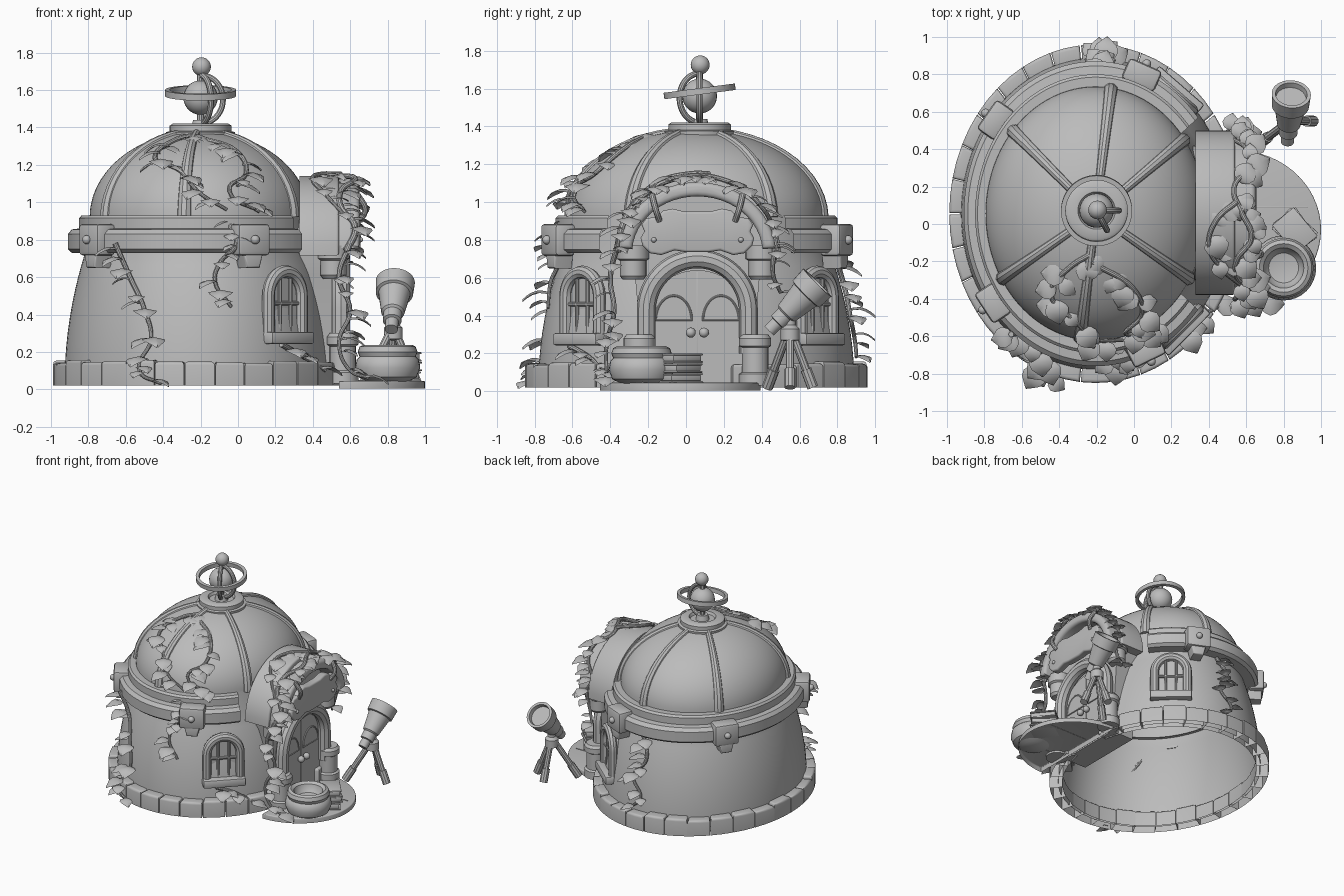
import bpy, bmesh, random
from math import sin, cos, pi, radians, sqrt
from mathutils import Vector, Matrix

random.seed(4)
if "Cube" in bpy.data.objects:
    bpy.data.objects.remove(bpy.data.objects["Cube"])
grey = bpy.data.materials.new("plain grey")
grey.use_nodes = True
grey.diffuse_color = (0.5, 0.5, 0.5, 1)
grey.node_tree.nodes["Principled BSDF"].inputs["Base Color"].default_value = (0.5, 0.5, 0.5, 1)

CX, CY, SX = -0.205, 0.055, 0.865      # oval plan of the building
ID = Matrix.Identity(4)
OVAL = Matrix.Translation((CX, CY, 0)) @ Matrix.Diagonal((SX, 1, 1, 1))


def add(name, mesh):
    mesh.materials.clear()
    mesh.materials.append(grey)
    for p in mesh.polygons:
        p.use_smooth = True
    mesh.set_sharp_from_angle(angle=radians(35))
    ob = bpy.data.objects.new(name, mesh)
    bpy.context.scene.collection.objects.link(ob)
    return ob


def finish(name, bm, m=ID, recalc=True):
    bm.transform(m)
    if recalc:
        bmesh.ops.recalc_face_normals(bm, faces=bm.faces)
    mesh = bpy.data.meshes.new(name)
    bm.to_mesh(mesh)
    bm.free()
    return add(name, mesh)


def lathe(name, profile, m=ID, n=64, start=0, sweep=360):
    bm = bmesh.new()
    a = radians(start)
    vs = [bm.verts.new((r * cos(a), r * sin(a), z)) for r, z in profile]
    es = [bm.edges.new(p) for p in zip(vs, vs[1:])]
    bmesh.ops.spin(bm, geom=vs + es, cent=(0, 0, 0), axis=(0, 0, 1), angle=radians(sweep), steps=n)
    bmesh.ops.remove_doubles(bm, verts=bm.verts, dist=1e-4)
    return finish(name, bm, m)


def box(name, size, m=ID, bevel=0.012):
    bm = bmesh.new()
    bmesh.ops.create_cube(bm, size=1, matrix=Matrix.Diagonal((*size, 1)))
    bmesh.ops.bevel(bm, geom=bm.edges[:], offset=bevel, segments=2, profile=0.5, affect='EDGES')
    return finish(name, bm, m)


def prism(name, outline, w0, w1, m=ID, bevel=0.0, hollow=False):
    bm = bmesh.new()
    f = bm.faces.new([bm.verts.new((u, v, w0)) for u, v in outline])
    g = bmesh.ops.extrude_face_region(bm, geom=[f])["geom"]
    top = [v for v in g if isinstance(v, bmesh.types.BMVert)]
    bmesh.ops.translate(bm, verts=top, vec=(0, 0, w1 - w0))
    if bevel:
        rim = [e for e in bm.edges if all(v in top for v in e.verts)]
        bmesh.ops.bevel(bm, geom=rim, offset=bevel, segments=3, profile=0.5, affect='EDGES')
    bmesh.ops.recalc_face_normals(bm, faces=bm.faces)
    if hollow:      # open underneath
        under = [f for f in bm.faces if all(abs(v.co.z - w0) < 1e-5 for v in f.verts)]
        bmesh.ops.delete(bm, geom=under, context='FACES_ONLY')
    return finish(name, bm, m, recalc=False)


def tube(name, pts, r, m=ID, smooth=False, closed=False, taper=0.0):
    cu = bpy.data.curves.new(name, 'CURVE')
    cu.dimensions, cu.bevel_depth, cu.bevel_resolution = '3D', r, 3
    cu.use_fill_caps, cu.resolution_u = True, 6
    sp = cu.splines.new('BEZIER' if smooth else 'POLY')
    arr = sp.bezier_points if smooth else sp.points
    arr.add(len(pts) - 1)
    for i, p in enumerate(pts):
        if smooth:
            arr[i].co = p
            arr[i].handle_left_type = arr[i].handle_right_type = 'AUTO'
        else:
            arr[i].co = (*p, 1)
        arr[i].radius = 1 - taper * i / (len(pts) - 1)
    sp.use_cyclic_u = closed
    tmp = bpy.data.objects.new(name, cu)
    mesh = bpy.data.meshes.new_from_object(tmp)
    bpy.data.objects.remove(tmp)
    mesh.transform(m)
    return add(name, mesh)


def ball(name, c, r):
    bm = bmesh.new()
    bmesh.ops.create_uvsphere(bm, u_segments=24, v_segments=14, radius=r)
    return finish(name, bm, Matrix.Translation(c))


def frame(origin, normal):
    # local x runs sideways, y up and z outward
    n = Vector(normal).normalized()
    u = Vector((0, 0, 1)).cross(n).normalized()
    return Matrix.Translation(origin) @ Matrix((u, n.cross(u), n)).transposed().to_4x4()


def arc(r, rv, v0, a0=0, a1=180, n=24):
    return [(r * cos(radians(a0 + (a1 - a0) * i / n)), v0 + rv * sin(radians(a0 + (a1 - a0) * i / n)))
            for i in range(n + 1)]


def radius(z):
    if z < 0.74:
        return 0.835 - 0.13 * (z / 0.74) ** 2
    return 0.81 if z < 0.9 else 0.68 * sqrt(max(0, 1 - ((z - 0.92) / 0.46) ** 2))


def on_wall(deg, z, off=0.0):
    a, r = radians(deg), radius(z) + off
    return Vector((CX + SX * r * cos(a), CY + r * sin(a), z))


def outward(deg):
    return Vector((cos(radians(deg)) / SX, sin(radians(deg)), 0)).normalized()


# Shell: wall, open band that stops at the porch, and dome
lathe("wall", [(radius(i * 0.0735), 0.03 + i * 0.0705) for i in range(11)] + [(0.68, 0.93)], OVAL, 96)
lathe("band", [(0.68, 0.73), (0.79, 0.73), (0.815, 0.75), (0.815, 0.83), (0.79, 0.855), (0.745, 0.86),
               (0.745, 0.915), (0.73, 0.93), (0.67, 0.93)], OVAL, 96, 39, 282)
lathe("dome", [(0.68 * cos(pi / 2 * i / 20), 0.92 + 0.46 * sin(pi / 2 * i / 20)) for i in range(21)], OVAL, 96)
for deg in (36, 82, 139, 211, 262, 329):
    path = [on_wall(deg, 0.92 + 0.46 * sin(pi / 2 * i / 14), -0.016) for i in range(14)]
    tube("dome_rib", path, 0.042, taper=0.5)

# Foundation stones
stones = 30
for i in range(stones):
    mid = (i + 0.5) * 360 / stones
    if min(mid, 360 - mid) < 18:
        continue
    half = 5.85 + random.uniform(-0.2, 0.1)
    ring = [(r * cos(radians(mid + s * half)), r * sin(radians(mid + s * half)))
            for r, ss in ((0.8, (-1, 0, 1)), (0.905, (1, 0, -1))) for s in ss]
    prism("foundation_stone", ring, 0.02, 0.15 + random.uniform(-0.01, 0.01), OVAL, 0.018, True)

# Clamps on the band
for deg in (69, 141, 217, 293):
    f = frame(on_wall(deg, 0.8, -0.015), outward(deg))
    box("clamp", (0.19, 0.17, 0.12), f, 0.02)
    prism("clamp_tooth", [(-0.06, -0.07), (-0.04, -0.15), (0.04, -0.15), (0.06, -0.07)], -0.06, 0.045, f, 0.012)
    ball("clamp_bolt", f @ Vector((0, 0, 0.065)), 0.024)

# Finial with rings
top = Matrix.Translation((-0.2, 0.072, 0))
lathe("finial_base", [(0.18, 1.33), (0.185, 1.375), (0.165, 1.38), (0.165, 1.41), (0.15, 1.42), (0.1, 1.42),
                      (0.09, 1.4), (0.05, 1.4), (0.04, 1.44), (0, 1.44)], top)
ball("finial_globe", (-0.2, 0.072, 1.56), 0.092)
ball("finial_knob", (-0.195, 0.075, 1.725), 0.05)
tube("finial_rod", [(0, 0, 1.4), (0, 0, 1.72)], 0.02, top)
tilt = top @ Matrix.Translation((0, 0, 1.585)) @ Matrix.Rotation(0.13, 4, 'X')
lathe("finial_ring", [(0.165, -0.017), (0.19, -0.017), (0.19, 0.017), (0.165, 0.017), (0.165, -0.017)], tilt)
for turn in (0, -62):
    tube("finial_arc", [(x, 0, z) for x, z in arc(0.12, 0.13, 1.55, -90, 90)], 0.016,
         top @ Matrix.Rotation(radians(turn), 4, 'Z'))

# Arched windows
for deg in (-49, 53):
    f = frame(on_wall(deg, 0.44, -0.01), outward(deg))
    arch = arc(0.125, 0.13, 0.06)
    prism("window_pane", arch + [(-0.125, -0.16), (0.125, -0.16)], -0.06, 0.012, f)
    tube("window_frame", [(u, v, 0.02) for u, v in [(0.125, -0.16)] + arch + [(-0.125, -0.16)]], 0.034, f)
    for u in (-0.04, 0.04):
        tube("window_bar", [(u, -0.16, 0.022), (u, 0.17, 0.022)], 0.011, f)
    tube("window_crossbar", [(-0.11, 0.02, 0.022), (0.11, 0.02, 0.022)], 0.011, f)
    box("window_sill", (0.32, 0.065, 0.13), f @ Matrix.Translation((0, -0.165, 0.02)))

# Porch: wall block, hood and door
D = frame((0, 0.06, 0), (1, 0, 0))
prism("porch_wall", arc(0.36, 0.34, 0.72) + [(-0.33, 0.62), (-0.28, 0.03), (0.28, 0.03), (0.33, 0.62)], 0.3, 0.5, D)
prism("hood", arc(0.44, 0.41, 0.73, -2, 182) + arc(0.36, 0.33, 0.73, 182, -2), 0.33, 0.54, D, 0.015)
prism("hood_trim", arc(0.415, 0.375, 0.73, 4, 176) + arc(0.345, 0.3, 0.73, 176, 4), 0.5, 0.65, D, 0.025)
prism("door", arc(0.25, 0.22, 0.42) + [(-0.25, 0.04), (0.25, 0.04)], 0.48, 0.525, D)
tube("door_frame", [(u, v, 0.55) for u, v in [(0.27, 0.2)] + arc(0.27, 0.27, 0.43) + [(-0.27, 0.2)]], 0.05, D)
box("door_seam", (0.008, 0.58, 0.008), D @ Matrix.Translation((0, 0.34, 0.526)), 0.002)
for s in (-1, 1):
    pane = [(u + s * 0.125, v) for u, v in arc(0.095, 0.13, 0.375)]
    prism("door_window", pane, 0.52, 0.529, D)
    tube("door_window_rim", [(u, v, 0.527) for u, v in pane], 0.006, D, closed=True)
    ball("door_knob", (0.555, 0.06 + s * 0.035, 0.31), 0.026)
    base = Matrix.Translation((0.56, 0.06 + s * 0.305, 0))
    lathe("column_base", [(0, 0.03), (0.085, 0.03), (0.085, 0.09), (0.07, 0.1), (0.07, 0.23), (0.085, 0.24),
                          (0.085, 0.28), (0.07, 0.3), (0, 0.3)], base, 24)
    cap = Matrix.Translation((0.51, 0.06 + s * 0.34, 0))
    lathe("hood_bracket", [(0, 0.59), (0.055, 0.59), (0.07, 0.61), (0.07, 0.69), (0.085, 0.7), (0.085, 0.77),
                           (0, 0.77)], cap, 24)

# Hanging sign with a scalloped edge
half = [(0.06, 0.735), (0.12, 0.745), (0.19, 0.72), (0.25, 0.73), (0.29, 0.77), (0.3, 0.81), (0.28, 0.845),
        (0.295, 0.88), (0.27, 0.915), (0.215, 0.92), (0.18, 0.955), (0.13, 0.965), (0.07, 0.95)]
prism("sign", half + [(-u, v) for u, v in reversed(half)], 0.6, 0.655, D, 0.014)
for s in (-1, 1):
    tube("sign_hook", [(s * 0.2, 0.9, 0.65), (s * 0.22, 0.96, 0.68), (s * 0.24, 1.04, 0.64)], 0.016, D, True)
    ball("sign_nail", (0.655, 0.06 + s * 0.23, 0.8), 0.014)

# Doorstep
step = Matrix.Translation((0.54, -0.03, 0))
prism("doorstep", [(0.46 * sin(radians(a)), 0.425 * cos(radians(a))) for a in range(0, 181, 6)],
      0.005, 0.045, step, 0.008, True)
for y in (-0.2, 0.12):
    box("doorstep_joint", (0.38, 0.008, 0.006), step @ Matrix.Translation((0.2, y, 0.046)), 0.002)

# Round basket
lathe("basket", [(0, 0.02), (0.09, 0.03), (0.155, 0.065), (0.174, 0.115), (0.165, 0.16), (0.15, 0.175),
                 (0.16, 0.2), (0.15, 0.228), (0.13, 0.238), (0.108, 0.222), (0.1, 0.19), (0.08, 0.165), (0, 0.15)],
      Matrix.Translation((0.8, -0.235, 0)), 32)

# Stack of books
for i, turn in enumerate((35, 48, 40)):
    m = Matrix.Translation((0.86, -0.035, 0.07 + i * 0.052)) @ Matrix.Rotation(radians(turn), 4, 'Z')
    box("book_pages", (0.13, 0.19, 0.03), m, 0.003)
    for z in (-0.02, 0.02):
        box("book_cover", (0.15, 0.2, 0.01), m @ Matrix.Translation((0, 0, z)), 0.003)
    box("book_spine", (0.012, 0.2, 0.05), m @ Matrix.Translation((-0.07, 0, 0)), 0.004)

# Telescope on a tripod
hub = Vector((0.83, 0.55, 0.34))
for x, y in ((0.67, 0.43), (0.96, 0.55), (0.82, 0.67)):
    foot = Vector((x, y, 0.02))
    tube("tripod_leg", [hub, foot], 0.022)
    tube("tripod_foot", [foot.lerp(hub, 0.3), foot], 0.03)
lathe("tripod_head", [(0, 0.26), (0.05, 0.27), (0.05, 0.33), (0.03, 0.35), (0.03, 0.4), (0, 0.4)],
      Matrix.Translation((0.83, 0.55, 0)), 20)
aim = Vector((0.02, 0.24, 0.24)).to_track_quat('Z', 'Y').to_matrix().to_4x4()
lathe("telescope", [(0, 0), (0.035, 0), (0.035, 0.06), (0.05, 0.065), (0.05, 0.12), (0.062, 0.13), (0.085, 0.27),
                    (0.1, 0.275), (0.105, 0.36), (0.085, 0.36), (0.08, 0.33), (0, 0.33)],
      Matrix.Translation((0.82, 0.44, 0.32)) @ aim, 28)


# Climbing vines with drooping leaves
def leaf(bm, at, way, size):
    side = Vector((0, 0, 1)).cross(way).normalized()
    up = way.cross(side)
    rows = []
    for t, w in ((0, 0.1), (0.12, 0.36), (0.4, 0.5), (0.65, 0.42), (0.85, 0.2), (1, 0.02)):
        rows.append([bm.verts.new(at + size * (way * t + side * w * s
                     + up * (0.4 * t - 0.7 * t * t - 0.1 * abs(s)))) for s in (-1, 0, 1)])
    for a, b in zip(rows, rows[1:]):
        for i in (0, 1):
            bm.faces.new((a[i], b[i], b[i + 1], a[i + 1]))


def vine(pts, gap=0.07, r=0.015):
    pts = [Vector(p) for p in pts]
    tube("vine_stem", pts, r, smooth=True, taper=0.4)
    bm = bmesh.new()
    for a, b in zip(pts, pts[1:]):
        count = max(1, round((b - a).length / gap))
        for i in range(count):
            p = a.lerp(b, (i + random.random()) / count)
            out = Vector((p.x - CX, p.y - CY, 0)).normalized()
            spin = Matrix.Rotation(random.uniform(-1.3, 1.3), 3, 'Z')
            leaf(bm, p + out * 0.01, spin @ out, random.uniform(0.08, 0.135))
    finish("vine_leaves", bm, recalc=False)


climbs = [
    [(231, 0.78), (236, 0.6), (245, 0.43), (249, 0.27), (246, 0.1), (255, 0.03)],
    [(284, 0.9), (286, 0.78), (280, 0.68), (277, 0.58), (284, 0.44)],
    [(265, 1.35), (300, 1.27), (298, 1.15), (286, 1.06), (302, 0.95)],
    [(262, 1.36), (241, 1.33), (237, 1.24), (258, 1.17), (270, 1.05), (284, 0.96)],
    [(86, 0.72), (92, 0.55), (84, 0.4), (91, 0.25), (86, 0.18)],
    [(307, 0.24), (318, 0.18), (328, 0.1)],
]
for path in climbs:
    vine([on_wall(d, z, 0.02 if z > 0.16 else 0.085) for d, z in path])
vine([(0.58 + 0.05 * sin(i * 1.9), 0.06 - 0.42 * cos(i * pi / 10), 0.74 + 0.4 * sin(i * pi / 10))
      for i in range(11)], 0.055, 0.018)
vine([(0.55, 0.12, 1.15), (0.44, 0.02, 1.15), (0.4, -0.12, 1.12), (0.47, -0.24, 1.04), (0.57, -0.33, 0.93)])
vine([(0.6, -0.36, 0.78), (0.54, -0.4, 0.6), (0.6, -0.38, 0.42), (0.54, -0.42, 0.25), (0.6, -0.42, 0.1),
      (0.7, -0.42, 0.06)])
vine([(0.58, 0.47, 0.76), (0.55, 0.46, 0.62), (0.5, 0.5, 0.52)])
